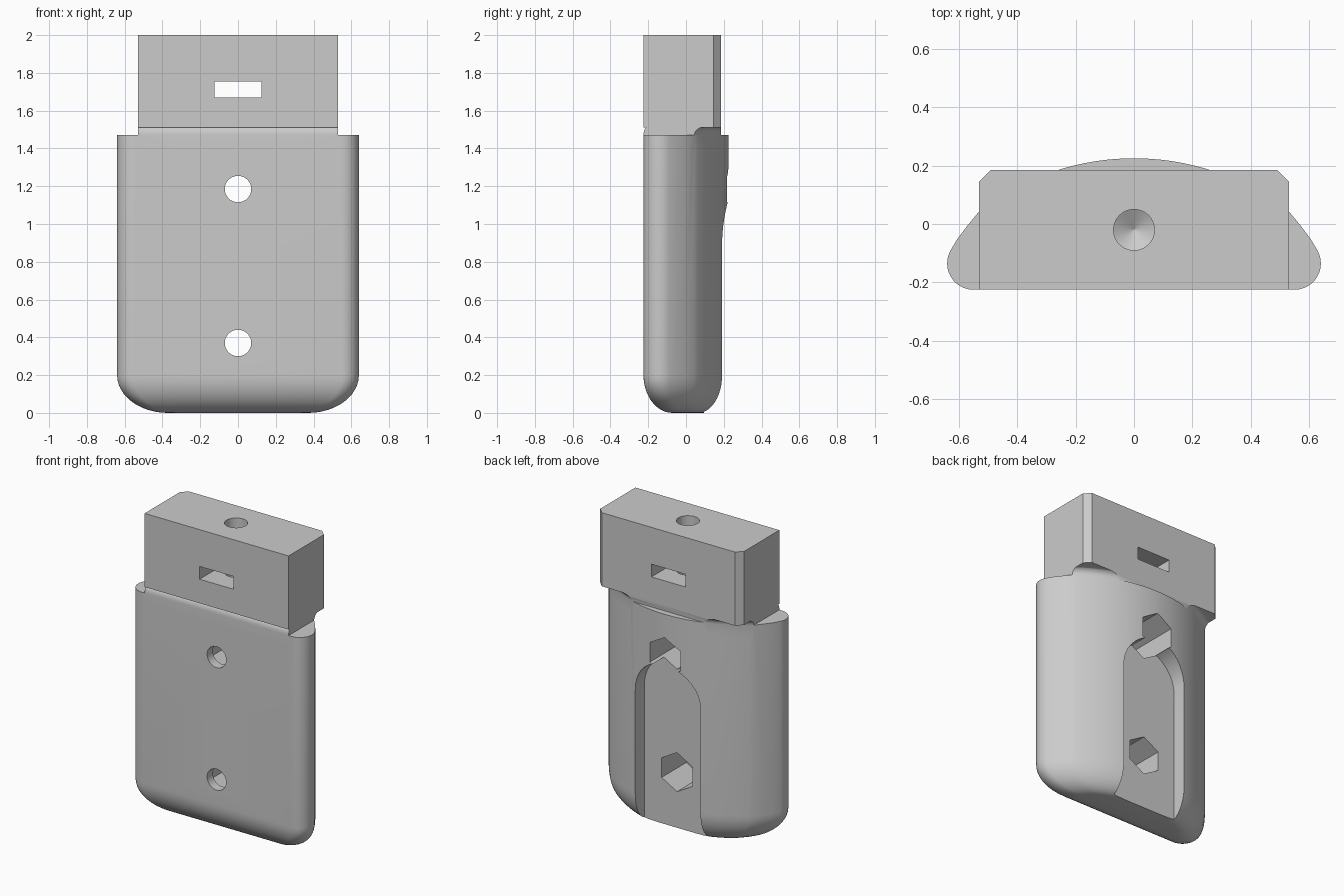
import bpy, bmesh
from math import sin, cos, pi, radians, asin
from mathutils import Matrix, Vector

cube = bpy.data.objects.get("Cube")
if cube:
    bpy.data.objects.remove(cube, do_unlink=True)

grey = bpy.data.materials.new("plain grey")
grey.use_nodes = True
COLOUR = (0.6, 0.6, 0.6, 1)
grey.diffuse_color = COLOUR
grey.node_tree.nodes["Principled BSDF"].inputs["Base Color"].default_value = COLOUR

FRONT, BACK, TOP = -0.225, 0.185, 1.47


def finish(name, bm):
    bmesh.ops.recalc_face_normals(bm, faces=bm.faces)
    mesh = bpy.data.meshes.new(name)
    bm.to_mesh(mesh)
    bm.free()
    mesh.materials.append(grey)
    ob = bpy.data.objects.new(name, mesh)
    bpy.context.collection.objects.link(ob)
    return ob


def loft(name, rings):
    """Skin closed rings of equal length and cap both ends."""
    bm = bmesh.new()
    loops = [[bm.verts.new(p) for p in ring] for ring in rings]
    n = len(loops[0])
    for a, b in zip(loops, loops[1:]):
        for i in range(n):
            j = (i + 1) % n
            bm.faces.new((a[i], a[j], b[j], b[i]))
    bm.faces.new(loops[0])
    bm.faces.new(loops[-1])
    return finish(name, bm)


def prism_z(name, pts, z0, z1):
    return loft(name, [[(x, y, z) for x, y in pts] for z in (z0, z1)])


def prism_y(name, pts, y0, y1):
    return loft(name, [[(x, y, z) for x, z in pts] for y in (y0, y1)])


def circle(cx, cy, r, n, start=0.0):
    return [(cx + r * cos(start + 2 * pi * i / n), cy + r * sin(start + 2 * pi * i / n))
            for i in range(n)]


def boolean(target, other, operation):
    mod = target.modifiers.new(operation.lower(), 'BOOLEAN')
    mod.operation, mod.object, mod.solver = operation, other, 'EXACT'
    bpy.context.view_layer.objects.active = target
    bpy.ops.object.modifier_apply(modifier=mod.name)
    bpy.data.objects.remove(other, do_unlink=True)


def section():
    """Body outline: domed back, flat front, rounded sides."""
    radius, span = 0.865, asin(0.53 / 0.865)
    half = [(radius * sin(span * i / 20), -0.64 + radius * cos(span * i / 20)) for i in range(21)]
    half += [(0.57, -0.005), (0.604, -0.05)]
    half += [(0.55 + 0.09 * cos(radians(a)), -0.135 + 0.09 * sin(radians(a)))
             for a in range(30, -91, -10)]
    return half + [(-x, y) for x, y in reversed(half[1:])]


outline = section()

# Body with a rounded bottom
rings = []
for i in range(13):
    t = pi / 2 * (1 - i / 12)
    k = 1 - cos(t)
    sx, sy, z = 1 - 0.42 * k, 1 - 0.6 * k, 0.2 * (1 - sin(t))
    rings.append([(x * sx, 0.03 + (y - 0.03) * sy, z) for x, y in outline])
rings.append([(x, y, TOP) for x, y in outline])
body = loft("case_body", rings)

# Chamfered head block
half = [(0.53, FRONT), (0.53, 0.145), (0.49, BACK)]
block = half + [(-x, y) for x, y in reversed(half)]
head = prism_z("head_block", block, 1.51, 2.0)

# Flared collar under the head, trimmed to the block outline
rings = [[(x, y, TOP - 0.07) for x, y in outline]]
for i in range(7):
    t = pi / 2 * i / 6
    k = 1 + 0.055 * (1 - cos(t))
    rings.append([(x * k, -0.64 + (y + 0.64) * k, TOP + 0.045 * sin(t)) for x, y in outline])
collar = loft("collar", rings)
boolean(collar, prism_z("collar_trim", block, 1.3, 1.8), 'INTERSECT')
boolean(head, collar, 'UNION')
boolean(body, head, 'UNION')

# Rounded channel down the back
w, z_arc = 0.24, 0.89
channel = [(w, -0.2)] + [(w * cos(pi * i / 32), z_arc + w * sin(pi * i / 32))
                         for i in range(33)] + [(-w, -0.2)]
boolean(body, prism_y("channel_cut", channel, 0.095, 0.4), 'DIFFERENCE')

# Bolt holes with hexagonal nut pockets
for z in (0.37, 1.185):
    boolean(body, prism_y("nut_cut", circle(0, z, 0.13, 6, pi / 2), -0.165, 0.4), 'DIFFERENCE')
    boolean(body, prism_y("bolt_cut", circle(0, z, 0.07, 40), -0.4, -0.1), 'DIFFERENCE')

# Strap slot through the head
slot = [(-0.125, 1.67), (0.125, 1.67), (0.125, 1.755), (-0.125, 1.755)]
boolean(body, prism_y("strap_cut", slot, -0.4, 0.4), 'DIFFERENCE')

# Drilled hole in the top with a conical end
drill = [[(x, y, z) for x, y in circle(0, -0.02, r, 40)]
         for z, r in ((1.40, 0.001), (1.44, 0.07), (2.1, 0.07))]
boolean(body, loft("drill_cut", drill), 'DIFFERENCE')

bpy.ops.object.select_all(action='DESELECT')
body.select_set(True)
bpy.context.view_layer.objects.active = body
bpy.ops.object.shade_smooth_by_angle(angle=radians(30))
